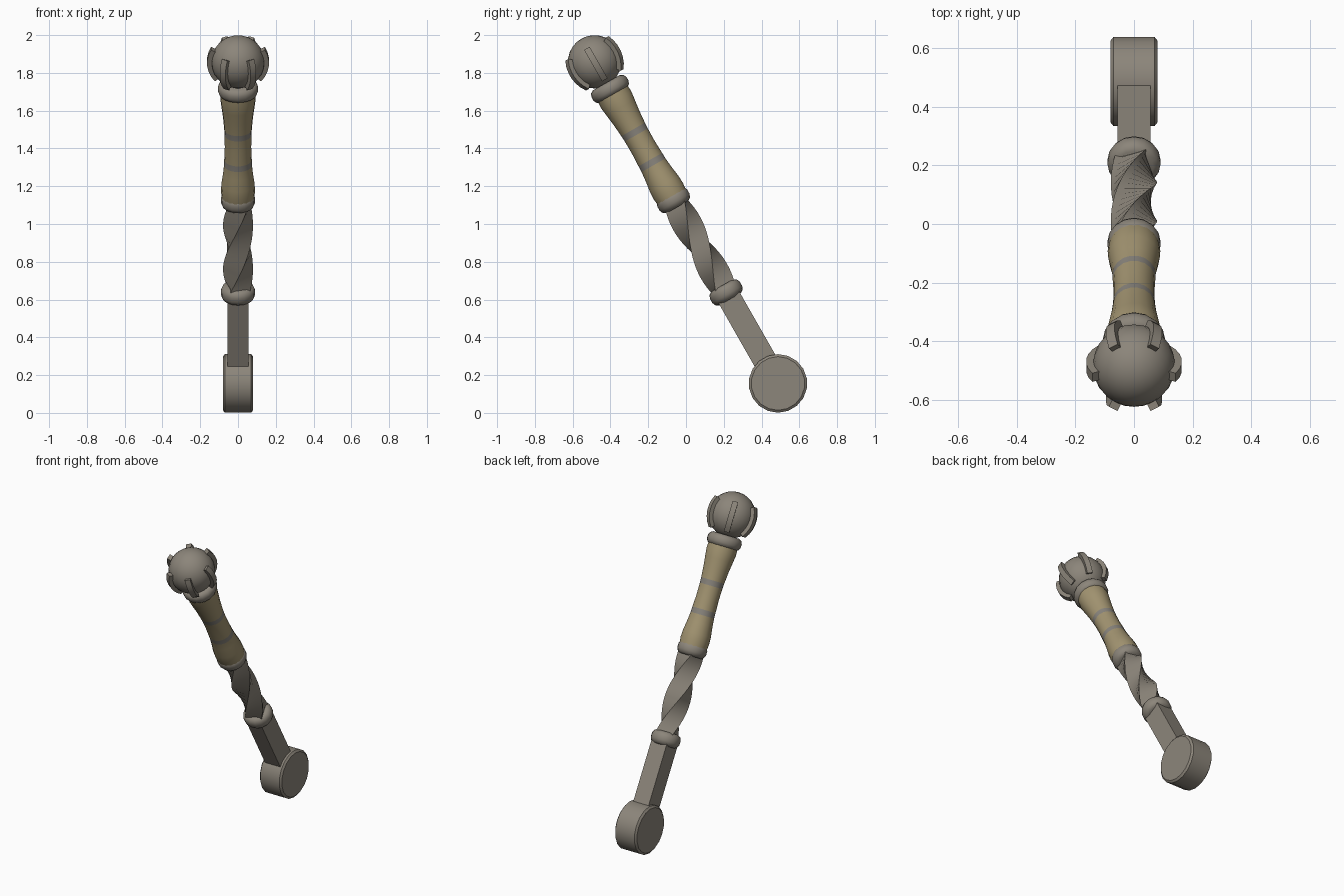
import bpy, bmesh, math
from mathutils import Matrix, Vector

if "Cube" in bpy.data.objects:
    bpy.data.objects.remove(bpy.data.objects["Cube"])

def mat(name, rgb):
    m = bpy.data.materials.new(name)
    m.diffuse_color = (*rgb, 1)
    m.use_nodes = True
    m.node_tree.nodes["Principled BSDF"].inputs["Base Color"].default_value = m.diffuse_color
    return m

METAL = mat("worn_metal", (0.262, 0.236, 0.196))
GRIP = mat("tan_grip", (0.362, 0.296, 0.165))
BAND = mat("band_grey", (0.245, 0.228, 0.200))

# The lever is built upright around its pivot, then leaned forward
LEAN = Matrix.Translation((0, 0.487, 0.156)) @ Matrix.Rotation(math.radians(29.7), 4, 'X')

def make(name, bm, mats=(METAL,), world=LEAN, angle=35):
    bmesh.ops.recalc_face_normals(bm, faces=bm.faces)
    me = bpy.data.meshes.new(name)
    bm.to_mesh(me)
    bm.free()
    me.transform(world)
    for m in mats:
        me.materials.append(m)
    ob = bpy.data.objects.new(name, me)
    bpy.context.collection.objects.link(ob)
    bpy.ops.object.select_all(action='DESELECT')
    bpy.context.view_layer.objects.active = ob
    ob.select_set(True)
    bpy.ops.object.shade_smooth_by_angle(angle=math.radians(angle))
    return ob

def loft(bm, rings):
    """Skin a list of closed point rings and cap both ends."""
    vs = [[bm.verts.new(p) for p in r] for r in rings]
    n = len(vs[0])
    for k in range(len(vs) - 1):
        for i in range(n):
            j = (i + 1) % n
            bm.faces.new((vs[k][i], vs[k][j], vs[k + 1][j], vs[k + 1][i]))
    bm.faces.new(vs[0])
    bm.faces.new(vs[-1])

def lathe(profile, sides):
    bm = bmesh.new()
    loft(bm, [[(r * math.cos(2 * math.pi * i / sides), r * math.sin(2 * math.pi * i / sides), z)
               for i in range(sides)] for r, z in profile])
    return bm

# Pivot disc, lying along x
disc = lathe([(0.142, -0.08), (0.155, -0.07), (0.155, 0.07), (0.142, 0.08)], 18)
make("pivot_disc", disc, angle=30,
     world=Matrix.Translation((0, 0.487, 0.156)) @ Matrix.Rotation(math.pi / 2, 4, 'Y'))

# Square lower bar, and twisted bar above it
def square(z, turn, hx, hy):
    R = Matrix.Rotation(turn, 4, 'Z')
    return [R @ Vector((x, y, z)) for x, y in ((-hx, -hy), (hx, -hy), (hx, hy), (-hx, hy))]

bm = bmesh.new()
loft(bm, [square(0.05, 0, 0.056, 0.063), square(0.56, 0, 0.056, 0.063)])
make("lower_bar", bm)

bm = bmesh.new()
N = 20
loft(bm, [square(0.55 + 0.56 * k / N, math.pi * k / N, 0.054, 0.058) for k in range(N + 1)])
make("twisted_bar", bm)

# Rounded collars
for name, t, r, h in (("lower_collar", 0.555, 0.091, 0.042),
                      ("middle_collar", 1.117, 0.091, 0.042),
                      ("upper_collar", 1.795, 0.107, 0.038)):
    prof = [(r - 0.025, t - h), (r - 0.008, t - 0.75 * h), (r, t - 0.3 * h),
            (r, t + 0.3 * h), (r - 0.008, t + 0.75 * h), (r - 0.025, t + h)]
    make(name, lathe(prof, 16), angle=50)

# Waisted grip with two painted bands
BANDS = (1.347, 1.531)
prof = [(0.084, 1.12), (0.090, 1.17), (0.088, 1.215), (0.079, 1.28), (0.074, 1.33), (0.073, 1.364),
        (0.070, 1.44), (0.071, 1.514), (0.073, 1.548), (0.079, 1.62), (0.087, 1.68),
        (0.093, 1.73), (0.090, 1.78)]
grip = lathe(prof, 18)
for f in grip.faces:
    z = f.calc_center_median().z
    if any(abs(z - b) < 0.01 for b in BANDS):
        f.material_index = 1
make("grip", grip, (GRIP, BAND), angle=50)

# Ball knob
bm = bmesh.new()
bmesh.ops.create_uvsphere(bm, u_segments=24, v_segments=14, radius=0.141,
                          matrix=Matrix.Translation((0, 0, 1.96)))
make("ball_knob", bm, angle=50)

# Six curved claws around the ball
for c in range(6):
    bm = bmesh.new()
    rings = []
    for k in range(7):
        a = math.radians(-42 + 72 * k / 6)
        w = 0.017
        ca, sa = math.cos(a), math.sin(a)
        rings.append([(r * ca, y, 1.96 + r * sa)
                      for r, y in ((0.125, -w), (0.164, -w), (0.164, w), (0.125, w))])
    loft(bm, rings)
    make("claw_%d" % (c + 1), bm, world=LEAN @ Matrix.Rotation(c * math.pi / 3, 4, 'Z'))
